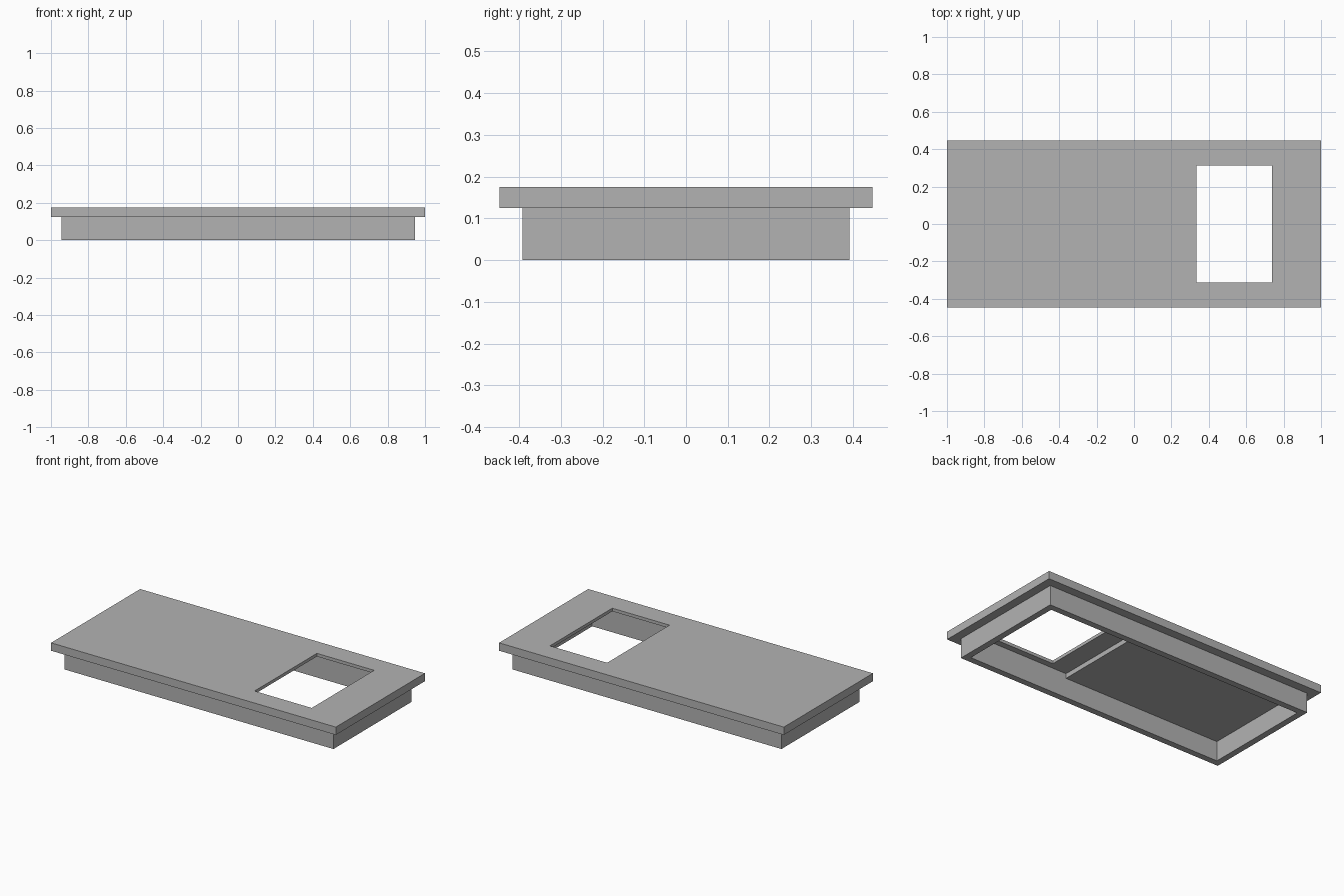
import bpy
import bmesh

cube = bpy.data.objects.get("Cube")
if cube:
    bpy.data.objects.remove(cube, do_unlink=True)

grey = bpy.data.materials.new("plain grey")
grey.use_nodes = True
grey.diffuse_color = (0.45, 0.45, 0.45, 1)
grey.node_tree.nodes["Principled BSDF"].inputs["Base Color"].default_value = grey.diffuse_color


def box(name, low, high):
    """Flat-sided box between two opposite corners."""
    bm = bmesh.new()
    bmesh.ops.create_cube(bm, size=1)
    for v in bm.verts:
        v.co = [h if c > 0 else l for c, l, h in zip(v.co, low, high)]
    mesh = bpy.data.meshes.new(name)
    bm.to_mesh(mesh)
    bm.free()
    mesh.materials.append(grey)
    obj = bpy.data.objects.new(name, mesh)
    bpy.context.collection.objects.link(obj)
    return obj


def cut(target, low, high):
    """Remove a box-shaped volume from the target."""
    cutter = box("cutter", low, high)
    cutter.hide_render = True
    mod = target.modifiers.new("cut", 'BOOLEAN')
    mod.operation = 'DIFFERENCE'
    mod.solver = 'EXACT'
    mod.object = cutter
    bpy.context.view_layer.objects.active = target
    bpy.ops.object.modifier_apply(modifier=mod.name)
    bpy.data.objects.remove(cutter, do_unlink=True)


TOP, UNDER, LEDGE = 0.175, 0.125, 0.155
INNER_X, INNER_Y = 0.905, 0.352

# Top slab with a through opening and a shallow pocket around it underneath
top_slab = box("top_slab", (-1, -0.447, UNDER), (1, 0.447, TOP))
cut(top_slab, (0.205, -INNER_Y, 0), (INNER_X, INNER_Y, LEDGE))
cut(top_slab, (0.335, -0.313, 0), (0.737, 0.313, 0.3))

# Open rectangular frame beneath the slab
apron_frame = box("apron_frame", (-0.945, -0.392, 0), (0.945, 0.392, UNDER))
cut(apron_frame, (-INNER_X, -INNER_Y, -0.1), (INNER_X, INNER_Y, 0.3))
